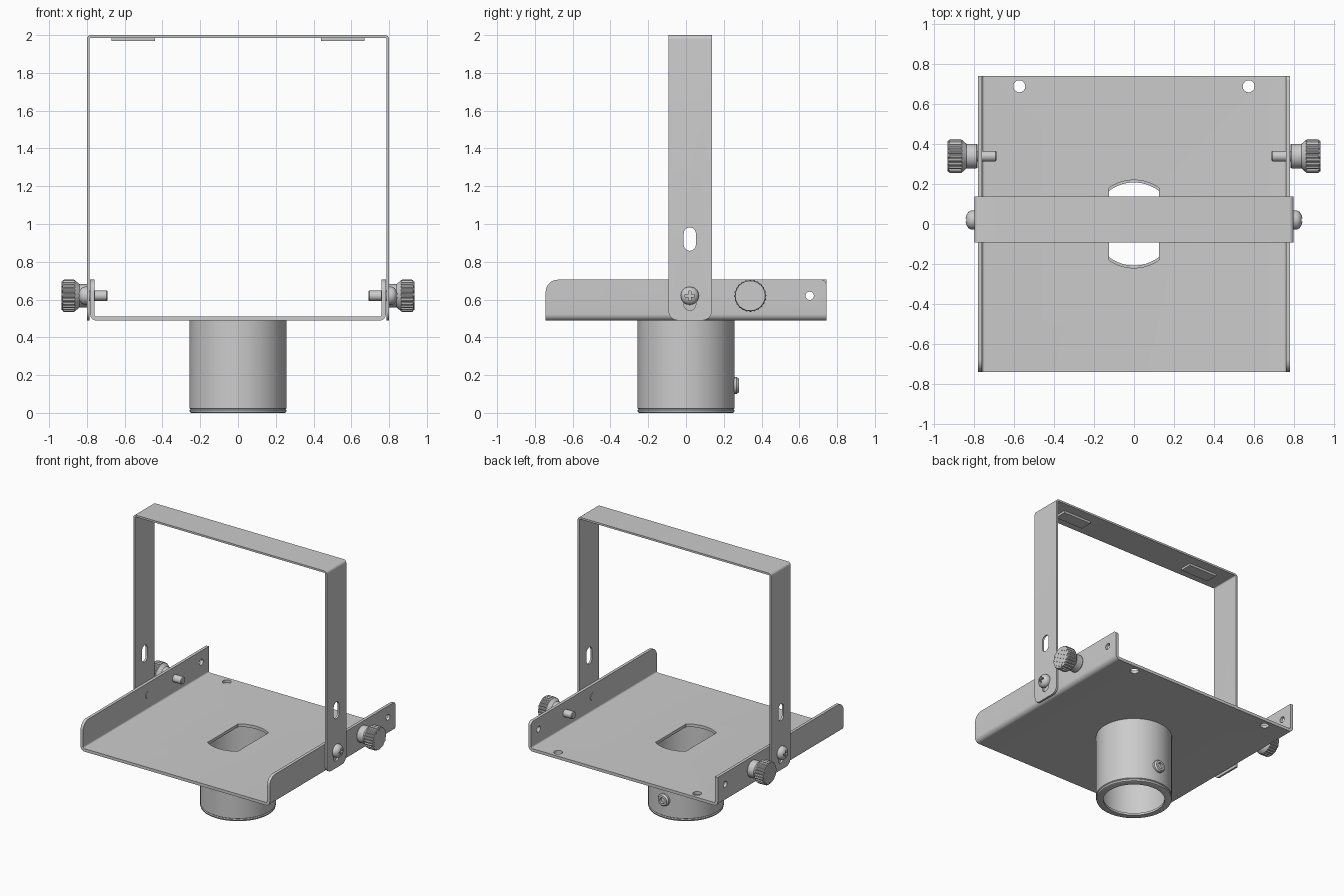
import bpy, bmesh
from math import pi, sin, cos, acos, radians, sqrt
from mathutils import Matrix

if "Cube" in bpy.data.objects:
    bpy.data.objects.remove(bpy.data.objects["Cube"])

TO_X = Matrix.Rotation(pi / 2, 4, 'Y')
TO_Y = Matrix.Rotation(-pi / 2, 4, 'X')
FLIP = Matrix.Scale(-1, 4, (1, 0, 0))


def finish(bm, name):
    bmesh.ops.remove_doubles(bm, verts=bm.verts, dist=1e-5)
    bmesh.ops.recalc_face_normals(bm, faces=bm.faces)
    me = bpy.data.meshes.new(name)
    bm.to_mesh(me)
    bm.free()
    ob = bpy.data.objects.new(name, me)
    bpy.context.collection.objects.link(ob)
    return ob


def prism(name, pts, axis, lo, hi):
    """Polygon extruded along X (points are y, z) or Z (points are x, y)."""
    bm = bmesh.new()
    rings = [[bm.verts.new((d, u, v) if axis == 'X' else (u, v, d)) for u, v in pts] for d in (lo, hi)]
    for r in rings:
        bm.faces.new(r)
    for i in range(len(pts)):
        bm.faces.new((rings[0][i - 1], rings[0][i], rings[1][i], rings[1][i - 1]))
    return finish(bm, name)


def slot(u, v, r, half=0.0, n=16):
    """Vertical slot outline; a circle when half is 0."""
    pts = []
    for c, a0 in (((half, 0), (-half, pi)) if half else ((0, 0), (0, pi))):
        for i in range(n + (1 if half else 0)):
            a = a0 + pi * i / n
            pts.append((u + r * cos(a), v + c + r * sin(a)))
    return pts


def cut(ob, cutters):
    for c in cutters:
        m = ob.modifiers.new('cut', 'BOOLEAN')
        m.operation, m.solver, m.object = 'DIFFERENCE', 'EXACT', c
        bpy.context.view_layer.objects.active = ob
        bpy.ops.object.modifier_apply(modifier=m.name)
        bpy.data.objects.remove(c)


def channel(name, w, base, end, t, rad, y0, y1, r0, r1):
    """Bent sheet with two flanges from base to end; r0/r1 round the flange corners."""
    s = 1 if end > base else -1

    def line(o):
        pts = [(-w + o, end)]
        for cx, a0 in ((-w + rad, pi), (w - rad, 1.5 * pi)):
            for i in range(7):
                a = a0 + i * pi / 12
                pts.append((cx + (rad - o) * cos(a), base + s * (rad + (rad - o) * sin(a))))
        return pts + [(w - o, end)]
    bm = bmesh.new()
    rows = [[bm.verts.new((x, y, z)) for x, z in line(o)]
            for o, y in ((0, y0), (0, y1), (t, y1), (t, y0))]
    n = len(rows[0])
    for k in range(4):
        for i in range(n - 1):
            bm.faces.new((rows[k - 1][i], rows[k][i], rows[k][i + 1], rows[k - 1][i + 1]))
    for i in (0, n - 1):
        bm.faces.new([r[i] for r in rows])
    for y, r in ((y0, r0), (y1, r1)):
        edges = [e for e in bm.edges if all(abs(v.co.z - end) < 1e-5 and abs(v.co.y - y) < 1e-5
                                            for v in e.verts)]
        bmesh.ops.bevel(bm, geom=edges, offset=r, segments=8, profile=0.5, affect='EDGES')
    return finish(bm, name)


def lathe(name, prof, mat, n=48, closed=False, knurl=None):
    """Revolve (radius, height) points; rings listed in knurl get grooves."""
    bm = bmesh.new()
    rings = []
    for k, (r, h) in enumerate(prof):
        ring = []
        for i in range(n):
            q = r - 0.007 if knurl and k in knurl and i % 4 > 1 else r
            ring.append(bm.verts.new(mat @ Matrix.Rotation(2 * pi * i / n, 4, 'Z')
                                     @ Matrix.Translation((q, 0, h)) @ Matrix()
                                     .to_translation()))
        rings.append(ring)
    for k in range(0 if closed else 1, len(rings)):
        for i in range(n):
            bm.faces.new((rings[k - 1][i - 1], rings[k - 1][i], rings[k][i], rings[k][i - 1]))
    bmesh.ops.remove_doubles(bm, verts=bm.verts, dist=1e-5)
    return finish(bm, name)


def box(name, mat, size):
    bm = bmesh.new()
    bmesh.ops.create_cube(bm, size=1, matrix=mat @ Matrix.Diagonal((*size, 1)))
    return finish(bm, name)


YB, ZB = 0.02, 0.62      # pivot screw position
YK = 0.34                # knob position

# Tray with folded sides, central opening and bolt holes
tray = channel('tray', 0.783, 0.488, 0.705, 0.022, 0.035, -0.743, 0.743, 0.065, 0.025)
a0 = acos(0.125 / 0.22)
arc = [a0 + (pi - 2 * a0) * i / 16 for i in range(17)]
opening = [(0.22 * cos(a + k), 0.22 * sin(a + k)) for k in (0, pi) for a in arc]
cut(tray, [prism('cutter', opening, 'Z', 0.4, 0.6),
           prism('cutter', slot(-0.575, 0.69, 0.03), 'Z', 0.4, 0.6),
           prism('cutter', slot(0.575, 0.69, 0.03), 'Z', 0.4, 0.6),
           prism('cutter', slot(0.655, ZB, 0.022), 'X', -1, 1)])

# Hanging bail with adjustment slots
bail = channel('bail', 0.80, 2.0, 0.49, 0.014, 0.022, -0.093, 0.137, 0.05, 0.05)
cut(bail, [prism('cutter', slot(YB, 0.92, 0.032, 0.03), 'X', -1, 1),
           prism('cutter', slot(YB, 0.605, 0.032, 0.03), 'X', -1, 1)])

# Pole socket with inner lip
lathe('socket_tube', [(0.257, 0.49), (0.257, 0.024), (0.252, 0.020), (0.257, 0.014), (0.254, 0.003),
                      (0.248, 0), (0.208, 0), (0.208, 0.016), (0.236, 0.016), (0.236, 0.49)],
      Matrix(), 64, closed=True)

# Clamp screw at the back of the socket
lathe('socket_screw', [(0, 0.225), (0.045, 0.225), (0.045, 0.268), (0.036, 0.28), (0.022, 0.281),
                       (0.022, 0.262), (0, 0.262)], Matrix.Translation((0, 0, 0.145)) @ TO_Y, 32)

for side, flip in (('right', Matrix()), ('left', FLIP)):
    s = 1 if side == 'right' else -1

    # Pivot screw with cross recess
    dome = [(0.048 * cos(a), 0.812 + 0.033 * sin(a)) for a in [i * pi / 12 for i in range(6)]]
    screw = lathe(side + '_pivot_screw', [(0, 0.757), (0.026, 0.757), (0.026, 0.799), (0.048, 0.799)]
                  + dome + [(0, 0.845)], flip @ Matrix.Translation((0, YB, ZB)) @ TO_X, 32)
    p, q = 0.007, 0.025
    cross = [(q, -p), (q, p), (p, p), (p, q), (-p, q), (-p, p),
             (-q, p), (-q, -p), (-p, -p), (-p, -q), (p, -q), (p, -p)]
    cross = [(YB + u, ZB + v) for u, v in cross]
    cut(screw, [prism('cutter', cross, 'X', s * 0.825, s * 0.9)])

    # Knurled thumb knob with threaded shank
    place = flip @ Matrix.Translation((0, YK, ZB))
    lathe(side + '_knob', [(0, 0.69), (0.022, 0.69), (0.027, 0.695), (0.027, 0.785), (0.058, 0.785),
                           (0.062, 0.79), (0.062, 0.84), (0.082, 0.863), (0.085, 0.868),
                           (0.085, 0.922), (0.079, 0.93), (0, 0.93)],
          place @ TO_X, 96, knurl=(8, 9))

    # Diagonal grip ribs on the knob face
    for i in range(-2, 3):
        d = i * 0.028
        length = 2 * sqrt(0.076 ** 2 - (abs(d) + 0.008) ** 2)
        box(side + '_knob_rib', place @ Matrix.Rotation(-radians(30), 4, 'X')
            @ Matrix.Translation((0.931, 0, d)), (0.008, length, 0.016))

    # Pad under the top of the bail
    box(side + '_bail_pad', Matrix.Translation((s * 0.555, YB, 1.979)), (0.23, 0.09, 0.018))

# Smooth shading with crisp edges
for ob in bpy.context.scene.objects:
    ob.select_set(True)
bpy.context.view_layer.objects.active = tray
bpy.ops.object.shade_smooth_by_angle(angle=radians(30))
